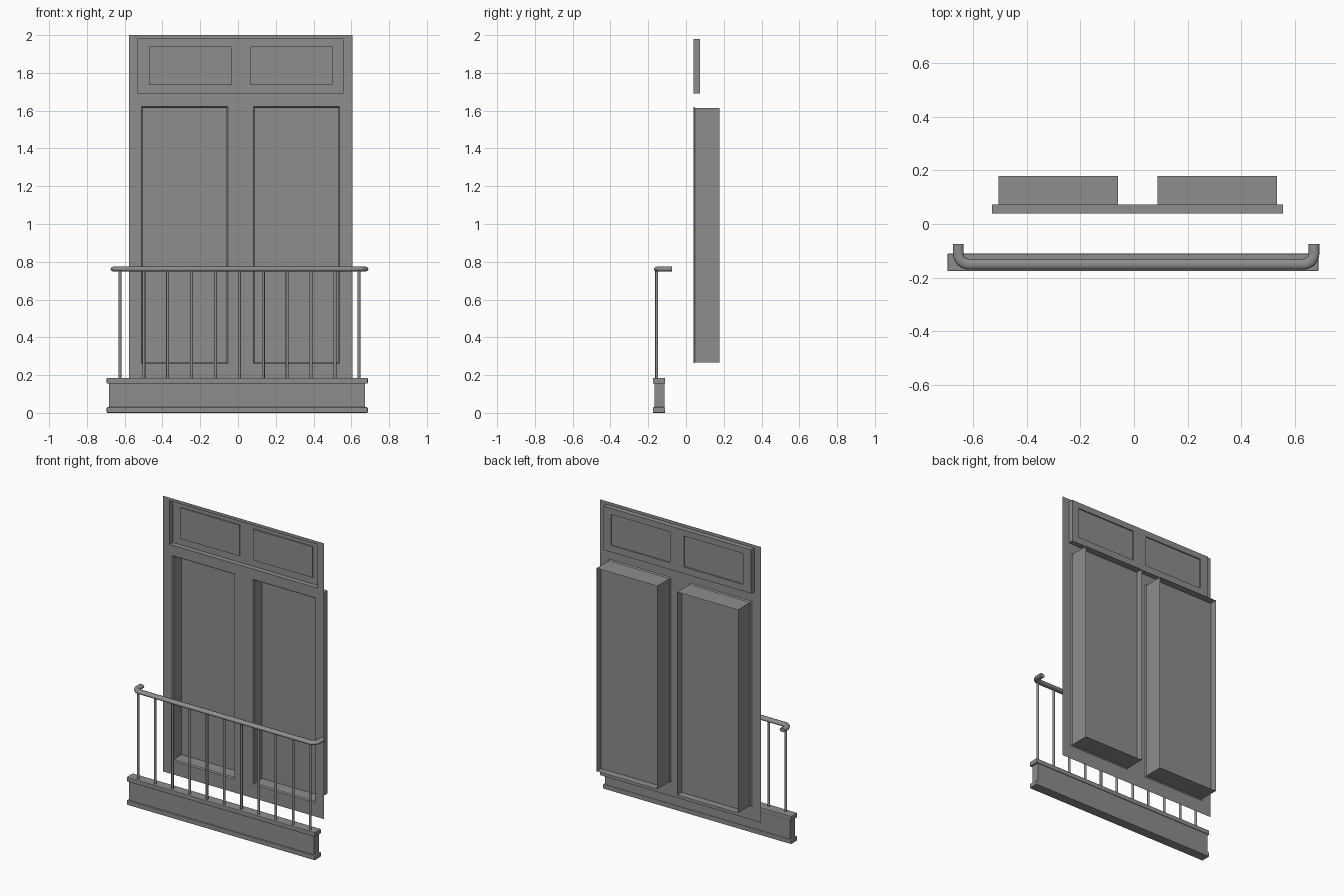
import bpy
import bmesh
from math import cos, sin, pi

if "Cube" in bpy.data.objects:
    bpy.data.objects.remove(bpy.data.objects["Cube"], do_unlink=True)

grey = bpy.data.materials.new("mid_grey")
grey.use_nodes = True
grey.diffuse_color = (0.27, 0.27, 0.27, 1)
grey.node_tree.nodes["Principled BSDF"].inputs["Base Color"].default_value = (0.27, 0.27, 0.27, 1)


def add_object(name, bm):
    mesh = bpy.data.meshes.new(name)
    bm.to_mesh(mesh)
    bm.free()
    mesh.materials.append(grey)
    obj = bpy.data.objects.new(name, mesh)
    bpy.context.collection.objects.link(obj)
    return obj


def ring(bm, rect, y):
    x0, x1, z0, z1 = rect
    return [bm.verts.new((x, y, z)) for x, z in ((x0, z0), (x1, z0), (x1, z1), (x0, z1))]


def sheet(bm, rect, y, holes=()):
    """Flat upright sheet with rectangular openings."""
    rects = [rect, *holes]
    xs = sorted({v for r in rects for v in r[:2]})
    zs = sorted({v for r in rects for v in r[2:]})
    for x0, x1 in zip(xs, xs[1:]):
        for z0, z1 in zip(zs, zs[1:]):
            cx, cz = (x0 + x1) / 2, (z0 + z1) / 2
            if not any(h[0] < cx < h[1] and h[2] < cz < h[3] for h in holes):
                bm.faces.new(ring(bm, (x0, x1, z0, z1), y))


def sleeve(bm, front, y0, back, y1):
    """Four side walls joining two rectangles."""
    a, b = ring(bm, front, y0), ring(bm, back, y1)
    for i in range(4):
        j = (i + 1) % 4
        bm.faces.new((a[i], b[i], b[j], a[j]))


def grow(r, d):
    return (r[0] - d, r[1] + d, r[2] - d, r[3] + d)


def box(bm, x0, x1, y0, y1, z0, z1):
    r = (x0, x1, z0, z1)
    sleeve(bm, r, y0, r, y1)
    sheet(bm, r, y0)
    sheet(bm, r, y1)


WALL_Y = 0.04
doors = [(-0.505, -0.06, 0.267, 1.615), (0.087, 0.532, 0.267, 1.615)]
transom = (-0.53, 0.555, 1.69, 1.98)

# Thin wall with openings for the doors and the transom
bm = bmesh.new()
sheet(bm, (-0.578, 0.605, 0.17, 2.0), WALL_Y, [grow(d, 0.006) for d in doors] + [transom])
add_object("wall", bm)

# Deep door surrounds with a recessed leaf
for side, d in zip(("right", "left"), doors):
    bm = bmesh.new()
    sleeve(bm, grow(d, 0.006), WALL_Y, d, WALL_Y + 0.008)
    sleeve(bm, d, WALL_Y + 0.008, d, 0.178)
    add_object(side + "_door_surround", bm)
    bm = bmesh.new()
    sheet(bm, d, 0.13)
    add_object(side + "_door_leaf", bm)

# Shallow transom tray with two inset panes
panes = [(-0.47, -0.035, 1.735, 1.94), (0.065, 0.50, 1.735, 1.94)]
bm = bmesh.new()
sleeve(bm, transom, WALL_Y, transom, 0.073)
sheet(bm, transom, 0.073, panes)
add_object("transom_frame", bm)
bm = bmesh.new()
for p in panes:
    sleeve(bm, p, 0.073, p, 0.065)
    sheet(bm, p, 0.065)
add_object("transom_panes", bm)

# Balcony base: web between two projecting flanges
bm = bmesh.new()
box(bm, -0.683, 0.673, -0.166, -0.114, 0.028, 0.157)
add_object("balcony_base_web", bm)
for name, z in (("lower", 0.0), ("upper", 0.155)):
    bm = bmesh.new()
    box(bm, -0.695, 0.687, -0.176, -0.11, z, z + 0.03)
    bmesh.ops.remove_doubles(bm, verts=bm.verts, dist=0.0001)
    bmesh.ops.recalc_face_normals(bm, faces=bm.faces)
    obj = add_object("balcony_base_" + name + "_flange", bm)
    bevel = obj.modifiers.new("bevel", 'BEVEL')
    bevel.width = 0.004
    bevel.segments = 2

# Balusters
bm = bmesh.new()
for i in range(11):
    made = bmesh.ops.create_cone(bm, cap_ends=True, segments=12, radius1=0.008, radius2=0.008, depth=0.58)
    bmesh.ops.translate(bm, verts=made["verts"], vec=(-0.625 + i * 0.1265, -0.155, 0.472))
for f in bm.faces:
    f.smooth = len(f.verts) == 4
add_object("balusters", bm)

# Handrail: flattened tube with rounded returns at both ends
r, mid, half = 0.04, 0.008, 0.663
arc = [(half - r + r * cos(t), -0.11 - r * sin(t)) for t in (k * pi / 12 for k in range(7))]
path = [(half, -0.075)] + arc
path = path + [(-x, y) for x, y in reversed(path)]
curve = bpy.data.curves.new("rail_path", 'CURVE')
curve.dimensions = '3D'
curve.bevel_depth = 0.02
curve.bevel_resolution = 3
curve.use_fill_caps = True
spline = curve.splines.new('POLY')
spline.points.add(len(path) - 1)
for pt, (x, y) in zip(spline.points, path):
    pt.co = (x + mid, y, 0, 1)
curve.materials.append(grey)
rail = bpy.data.objects.new("handrail", curve)
bpy.context.collection.objects.link(rail)
rail.scale.z = 0.7
rail.location.z = 0.761
